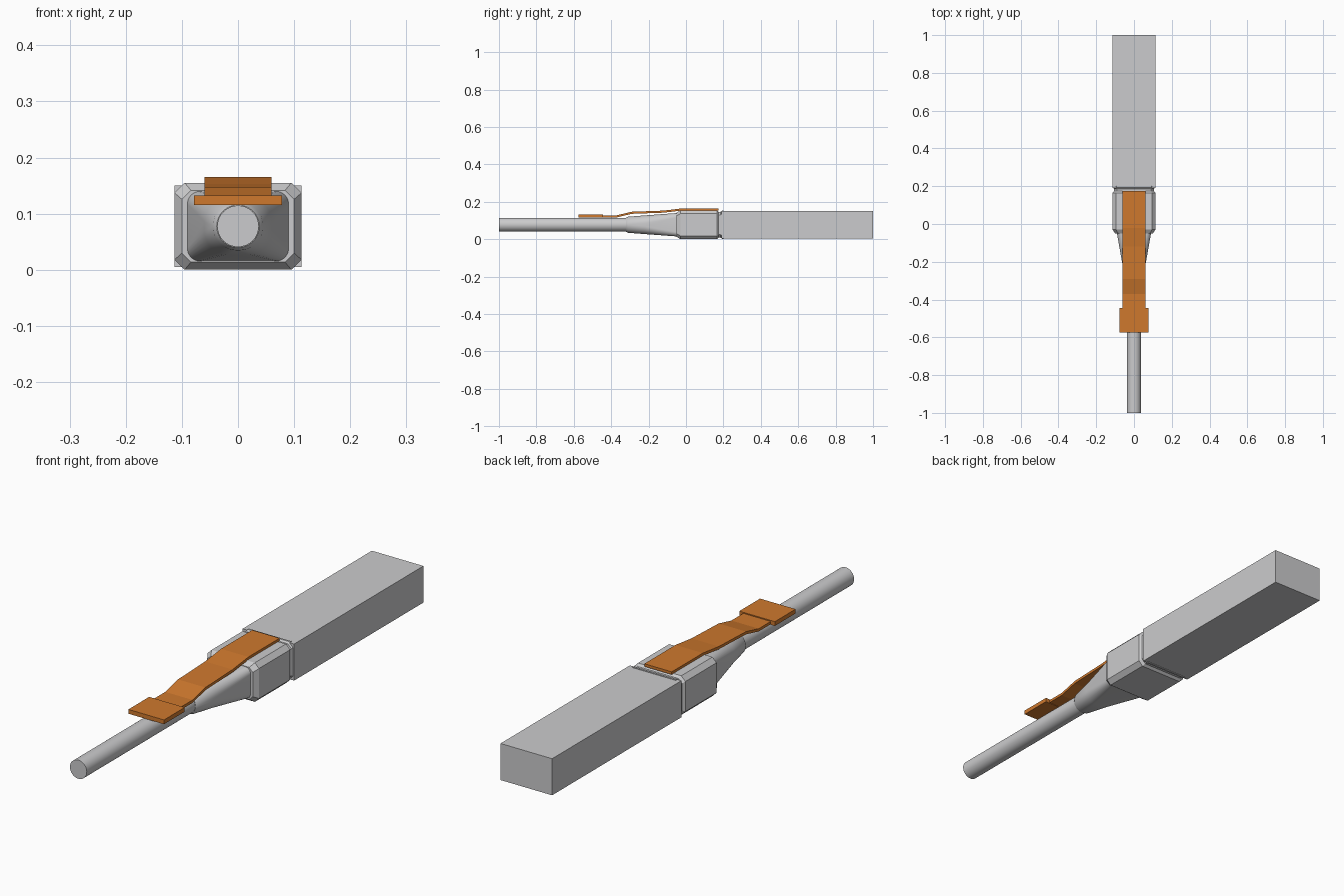
import bpy, bmesh, math

cube = bpy.data.objects.get("Cube")
if cube:
    bpy.data.objects.remove(cube, do_unlink=True)

MID = 0.0775  # height of the connector axis


def material(name, rgb):
    m = bpy.data.materials.new(name)
    m.use_nodes = True
    m.diffuse_color = (*rgb, 1)
    bsdf = m.node_tree.nodes["Principled BSDF"]
    bsdf.inputs["Base Color"].default_value = (*rgb, 1)
    bsdf.inputs["Roughness"].default_value = 0.6
    return m


GREY = material("light grey", (0.6, 0.6, 0.61))
ORANGE = material("orange", (0.62, 0.19, 0.027))


def finish(name, bm, mat, smooth):
    bmesh.ops.recalc_face_normals(bm, faces=bm.faces)
    me = bpy.data.meshes.new(name)
    bm.to_mesh(me)
    bm.free()
    me.materials.append(mat)
    ob = bpy.data.objects.new(name, me)
    bpy.context.collection.objects.link(ob)
    if smooth:
        bpy.ops.object.select_all(action='DESELECT')
        ob.select_set(True)
        bpy.context.view_layer.objects.active = ob
        bpy.ops.object.shade_smooth_by_angle(angle=math.radians(30))
    return ob


def ring(bm, y, w, h, r, seg):
    """Rounded rectangle of half width w, half height h and corner radius r."""
    verts = []
    for c, (sx, sz) in enumerate([(1, 1), (-1, 1), (-1, -1), (1, -1)]):
        for i in range(seg + 1):
            a = (c + i / seg) * math.pi / 2
            verts.append(bm.verts.new((sx * (w - r) + r * math.cos(a), y,
                                       MID + sz * (h - r) + r * math.sin(a))))
    return verts


def loft(name, sections, seg, mat, smooth=False):
    bm = bmesh.new()
    rings = [ring(bm, *s, seg) for s in sections]
    n = len(rings[0])
    for a, b in zip(rings, rings[1:]):
        for i in range(n):
            j = (i + 1) % n
            bm.faces.new((a[i], a[j], b[j], b[i]))
    bm.faces.new(rings[0])
    bm.faces.new(rings[-1])
    bmesh.ops.remove_doubles(bm, verts=bm.verts, dist=1e-5)
    return finish(name, bm, mat, smooth)


def ribbon(name, path, half_width, thick, mat):
    """Flat strip following a (y, top z) path."""
    outline = path + [(y, z - thick) for y, z in reversed(path)]
    bm = bmesh.new()
    sides = [[bm.verts.new((x, y, z)) for y, z in outline] for x in (-half_width, half_width)]
    n, k = len(outline), len(path)
    for i in range(n):
        j = (i + 1) % n
        bm.faces.new((sides[0][i], sides[0][j], sides[1][j], sides[1][i]))
    for s in sides:
        for i in range(k - 1):
            bm.faces.new((s[i], s[i + 1], s[n - 2 - i], s[n - 1 - i]))
    return finish(name, bm, mat, False)


# Long rectangular plug body
bm = bmesh.new()
bmesh.ops.create_cube(bm, size=1)
for v in bm.verts:
    v.co = (v.co.x * 0.226, 0.595 + v.co.y * 0.81, MID + v.co.z * 0.145)
finish("plug_body", bm, GREY, False)

# Chamfered housing with a groove before the plug body
loft("housing", [(-0.05, 0.1, 0.064, 0.016), (-0.03, 0.113, 0.0775, 0.018),
                 (0.165, 0.113, 0.0775, 0.018), (0.175, 0.105, 0.069, 0.016),
                 (0.185, 0.105, 0.069, 0.016), (0.192, 0.109, 0.075, 0.016),
                 (0.2, 0.109, 0.075, 0.016)], 1, GREY)

# Tapered boot blending from a rectangle to a round end
loft("strain_relief", [(-0.32, 0.038, 0.038, 0.038), (-0.31, 0.045, 0.043, 0.043),
                       (-0.22, 0.06, 0.05, 0.042), (-0.04, 0.092, 0.063, 0.022)],
     8, GREY, True)

# Cable
loft("cable", [(-1, 0.037, 0.037, 0.037), (-0.3, 0.037, 0.037, 0.037)], 8, GREY, True)

# Bent pull strap and its wider grip
ribbon("pull_strap", [(-0.45, 0.128), (-0.37, 0.128), (-0.29, 0.147), (-0.12, 0.153),
                      (-0.02, 0.165), (0.175, 0.165)], 0.06, 0.011, ORANGE)
ribbon("strap_grip", [(-0.575, 0.132), (-0.445, 0.132)], 0.078, 0.017, ORANGE)
